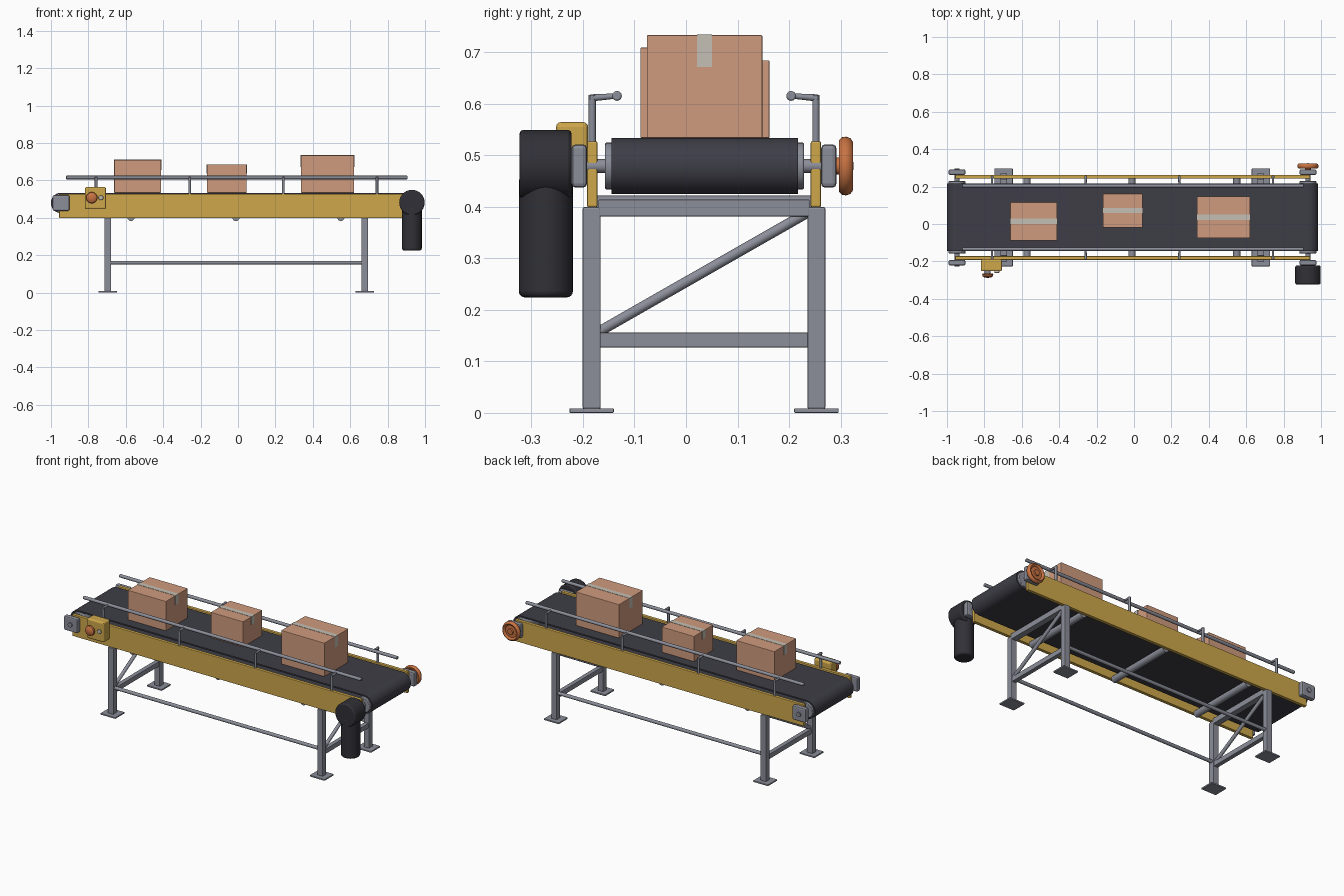
import bpy, bmesh, math
from mathutils import Vector, Matrix

if "Cube" in bpy.data.objects:
    bpy.data.objects.remove(bpy.data.objects["Cube"])


def mat(name, rgb):
    m = bpy.data.materials.new(name)
    m.diffuse_color = (*rgb, 1)
    m.use_nodes = True
    m.node_tree.nodes["Principled BSDF"].inputs["Base Color"].default_value = m.diffuse_color
    return m


YELLOW = mat("yellow paint", (0.62, 0.39, 0.07))
STEEL = mat("grey steel", (0.26, 0.27, 0.32))
BELT = mat("dark belt rubber", (0.048, 0.047, 0.062))
MOTOR = mat("motor black", (0.030, 0.030, 0.038))
ORANGE = mat("orange plastic", (0.58, 0.17, 0.055))
CARD = mat("cardboard", (0.63, 0.33, 0.21))
TAPE = mat("packing tape", (0.56, 0.53, 0.46))

MID = 0.035        # centre line of the belt in y
AXLE = 0.479       # axle height
ENDS = (-0.946, 0.930)
LEGS = (-0.697, 0.678)


def finish(bm, name, material, bevel=0.0, segs=2, smooth=True):
    bmesh.ops.recalc_face_normals(bm, faces=bm.faces)
    me = bpy.data.meshes.new(name)
    bm.to_mesh(me)
    bm.free()
    ob = bpy.data.objects.new(name, me)
    bpy.context.collection.objects.link(ob)
    me.materials.append(material)
    if bevel:
        b = ob.modifiers.new("bevel", "BEVEL")
        b.width, b.segments, b.limit_method = bevel, segs, "ANGLE"
    if smooth:
        bpy.ops.object.select_all(action="DESELECT")
        bpy.context.view_layer.objects.active = ob
        ob.select_set(True)
        bpy.ops.object.shade_smooth_by_angle(angle=math.radians(40))
    return ob


def box(name, x, y, z, material, bevel=0.0, segs=2):
    """Box from (low, high) ranges."""
    bm = bmesh.new()
    bmesh.ops.create_cube(bm, size=1)
    for v in bm.verts:
        v.co = [r[0] + (c + 0.5) * (r[1] - r[0]) for c, r in zip(v.co, (x, y, z))]
    return finish(bm, name, material, bevel, segs, smooth=False)


def rod(name, a, b, r, material, bevel=0.0, r2=None, sides=32, segs=2):
    """Cylinder or cone from point a to point b."""
    a, b = Vector(a), Vector(b)
    bm = bmesh.new()
    bmesh.ops.create_cone(bm, cap_ends=True, segments=sides, radius1=r,
                          radius2=r if r2 is None else r2, depth=(b - a).length)
    rot = (b - a).to_track_quat("Z", "Y").to_matrix().to_4x4()
    bmesh.ops.transform(bm, verts=bm.verts, matrix=Matrix.Translation((a + b) / 2) @ rot)
    return finish(bm, name, material, bevel, segs)


def lathe_y(name, profile, x, z, material, steps=40):
    """Spin (radius, y) points around an axis along y."""
    bm = bmesh.new()
    vs = [bm.verts.new((x + r, y, z)) for r, y in profile]
    es = [bm.edges.new(p) for p in zip(vs, vs[1:])]
    bmesh.ops.spin(bm, geom=vs + es, cent=(x, 0, z), axis=(0, 1, 0),
                   angle=math.tau, steps=steps)
    bmesh.ops.remove_doubles(bm, verts=bm.verts, dist=1e-5)
    return finish(bm, name, material)


# belt loop: stadium outline with thickness, extruded across y
def stadium(r, n=24):
    pts = []
    for cx, start in ((ENDS[1], -90), (ENDS[0], 90)):
        for i in range(n + 1):
            t = math.radians(start + 180 * i / n)
            pts.append((cx + r * math.cos(t), AXLE + r * math.sin(t)))
    return pts


bm = bmesh.new()
rings = [[bm.verts.new((x, y, z)) for x, z in stadium(r)]
         for r, y in ((0.0545, -0.145), (0.0545, 0.217), (0.0465, 0.217), (0.0465, -0.145))]
n = len(rings[0])
for k in range(4):
    p, q = rings[k], rings[(k + 1) % 4]
    for i in range(n):
        bm.faces.new((p[i], p[(i + 1) % n], q[(i + 1) % n], q[i]))
finish(bm, "belt", BELT)

# drums, shafts and bearings at both ends
for tag, x in zip(("tail", "drive"), ENDS):
    rod(tag + "_drum", (x, -0.157, AXLE), (x, 0.229, AXLE), 0.0455, STEEL, 0.003)
    rod(tag + "_shaft", (x, -0.228, AXLE), (x, 0.298, AXLE), 0.0135, STEEL)
    for side, y in (("front", (-0.222, -0.192)), ("back", (0.262, 0.292))):
        box(f"{tag}_{side}_bearing", (x - 0.045, x + 0.045), y,
            (AXLE - 0.042, AXLE + 0.042), STEEL, 0.008)

# parts repeated on both sides: side rails, guide rails with posts, stretchers
for side, s in (("front", -1), ("back", 1)):
    yr = MID + s * 0.217
    box(side + "_side_rail", (-0.956, 0.942), (yr - 0.010, yr + 0.010),
        (0.399, 0.527), YELLOW, 0.003)
    yg = MID + s * 0.169
    rod(side + "_guide_rail", (-0.92, yg, 0.615), (0.907, yg, 0.615), 0.0095,
        STEEL, 0.003, sides=20)
    for i in range(4):
        x = -0.759 + i * 0.5007
        rod(f"{side}_guide_post_{i}", (x, yr, 0.52), (x, yr, 0.617), 0.007, STEEL, sides=16)
        rod(f"{side}_guide_arm_{i}", (x, yr + s * 0.004, 0.611), (x, yg, 0.615),
            0.007, STEEL, r2=0.005, sides=16)
    rod(side + "_stretcher", (LEGS[0], yr, 0.16), (LEGS[1], yr, 0.16), 0.010, STEEL, sides=20)

# leg frames
for tag, x in zip(("left", "right"), LEGS):
    for side, s in (("front", -1), ("back", 1)):
        y = MID + s * 0.218
        box(f"{tag}_{side}_leg", (x - 0.018, x + 0.018), (y - 0.0175, y + 0.0175),
            (0.008, 0.399), STEEL, 0.003)
        box(f"{tag}_{side}_foot", (x - 0.049, x + 0.049), (y - 0.043, y + 0.043),
            (0, 0.009), STEEL, 0.002)
    box(tag + "_cross_brace", (x - 0.013, x + 0.013), (-0.17, 0.24), (0.127, 0.156), STEEL, 0.002)
    box(tag + "_top_beam", (x - 0.018, x + 0.018), (-0.17, 0.24), (0.381, 0.414), STEEL, 0.002)
    rod(tag + "_diagonal", (x, -0.17, 0.157), (x, 0.24, 0.391), 0.010, STEEL, sides=20)

# return rollers under the belt
for i in range(3):
    x = -0.572 + i * 0.561
    rod(f"return_roller_{i}", (x, -0.175, 0.402), (x, 0.245, 0.402), 0.0195, STEEL)

# gearbox and hanging motor
XD = ENDS[1]
rod("gearbox", (XD, -0.323, AXLE + 0.002), (XD, -0.222, AXLE + 0.002), 0.068, MOTOR, 0.007, sides=40)
rod("motor", (XD, -0.272, 0.224), (XD, -0.272, 0.46), 0.0525, MOTOR, 0.012, sides=40, segs=4)

# handwheel: thick rim, thin web and hub
lathe_y("handwheel", [(0, 0.292), (0.016, 0.292), (0.018, 0.303), (0.036, 0.304),
                      (0.042, 0.298), (0.050, 0.297), (0.056, 0.303), (0.057, 0.311),
                      (0.054, 0.319), (0.047, 0.324), (0.040, 0.321), (0.036, 0.315),
                      (0.018, 0.316), (0.016, 0.324), (0, 0.325)], XD, AXLE, ORANGE)

# control box with stop button and start button
box("control_box", (-0.818, -0.706), (-0.252, -0.190), (0.446, 0.564), YELLOW, 0.009, 3)
rod("stop_button_stem", (-0.782, -0.25, 0.507), (-0.782, -0.268, 0.507), 0.016, STEEL)
lathe_y("stop_button", [(0, -0.264), (0.026, -0.264), (0.030, -0.270), (0.028, -0.279),
                        (0.018, -0.286), (0, -0.288)], -0.782, 0.507, ORANGE)
rod("start_button", (-0.733, -0.25, 0.507), (-0.733, -0.262, 0.507), 0.013, TAPE, 0.003)

# cartons with tape over the top and down both ends
TOP = AXLE + 0.0545
for i, (x, w, y, d, top) in enumerate(((-0.537, 0.250, 0.014, 0.205, 0.709),
                                       (-0.060, 0.212, 0.072, 0.180, 0.684),
                                       (0.479, 0.284, 0.036, 0.224, 0.733))):
    box(f"carton_{i}", (x - w / 2, x + w / 2), (y - d / 2, y + d / 2), (TOP, top), CARD, 0.002)
    drop = (top - TOP) * 0.31
    yt = (y - 0.0145, y + 0.0145)
    e = w / 2
    box(f"carton_tape_top_{i}", (x - e - 0.002, x + e + 0.002), yt, (top - 0.001, top + 0.0015), TAPE)
    for side, s in (("left", -1), ("right", 1)):
        xs = sorted((x + s * (e - 0.001), x + s * (e + 0.002)))
        box(f"carton_tape_{side}_{i}", xs, yt, (top - drop, top + 0.001), TAPE)
